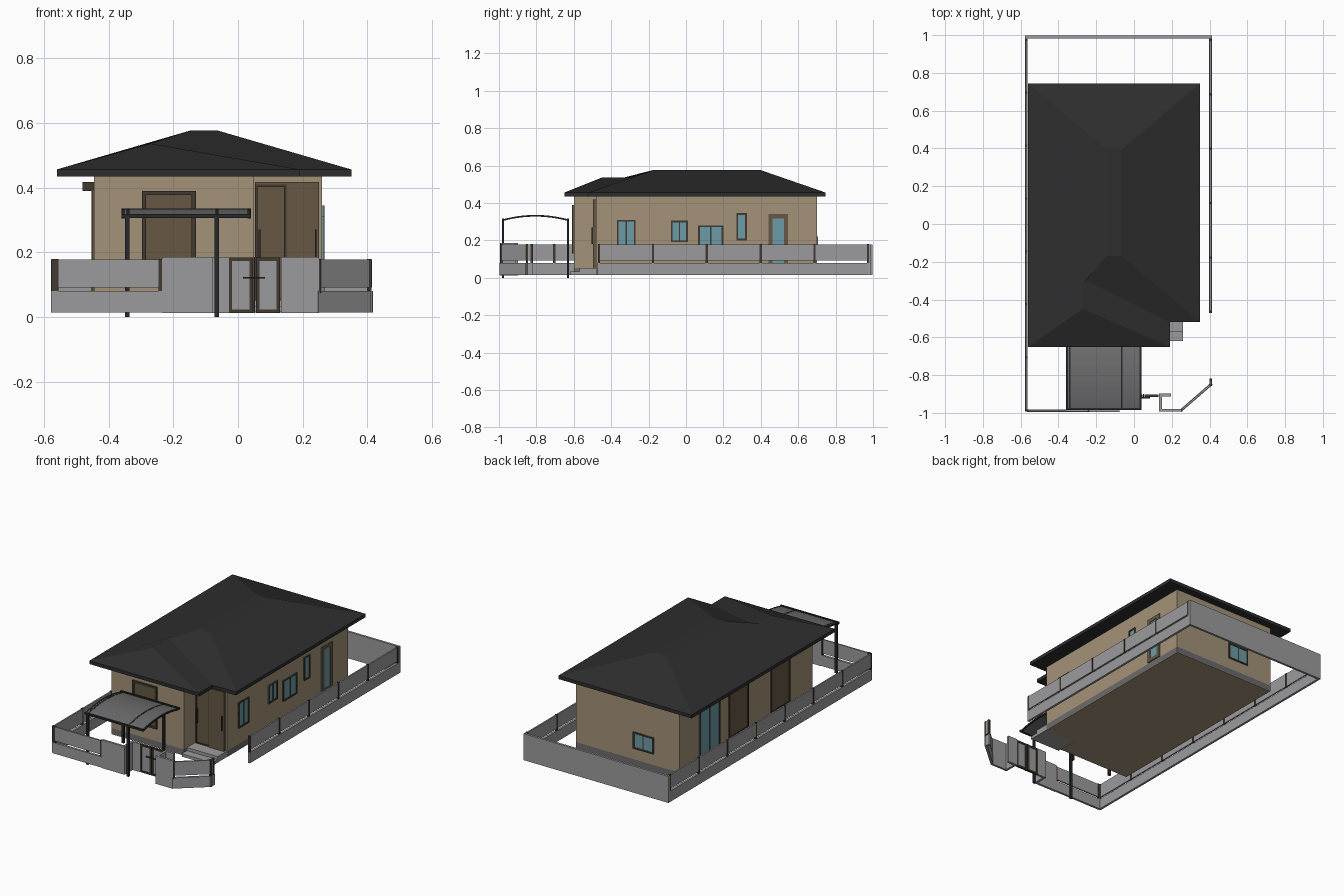
import bpy, bmesh, math
from mathutils import Vector

if "Cube" in bpy.data.objects:
    bpy.data.objects.remove(bpy.data.objects["Cube"])

def mat(name, r, g, b):
    m = bpy.data.materials.new(name)
    m.diffuse_color = (r, g, b, 1)
    m.use_nodes = True
    m.node_tree.nodes["Principled BSDF"].inputs["Base Color"].default_value = m.diffuse_color
    return m

TAN = mat("tan_render", .37, .29, .185)
GREY = mat("concrete_grey", .33, .33, .34)
MID = mat("mid_grey", .15, .15, .155)
ROOF = mat("roof_charcoal", .027, .027, .027)
SHUT = mat("shutter_brown", .135, .097, .06)
FRAME = mat("dark_brown_frame", .052, .041, .03)
GLASS = mat("teal_glass", .15, .33, .38)
METAL = mat("black_metal", .02, .021, .023)

def finish(name, bm, m):
    bmesh.ops.recalc_face_normals(bm, faces=bm.faces[:])
    me = bpy.data.meshes.new(name)
    bm.to_mesh(me)
    bm.free()
    me.materials.append(m)
    ob = bpy.data.objects.new(name, me)
    bpy.context.collection.objects.link(ob)
    return ob

def prism(name, pts, z0, z1, m):
    """Vertical extrusion of a plan outline."""
    bm = bmesh.new()
    lo = [bm.verts.new((x, y, z0)) for x, y in pts]
    hi = [bm.verts.new((x, y, z1)) for x, y in pts]
    bm.faces.new(lo)
    bm.faces.new(hi)
    n = len(pts)
    for i in range(n):
        j = (i + 1) % n
        bm.faces.new((lo[i], lo[j], hi[j], hi[i]))
    return finish(name, bm, m)

def box(name, x0, x1, y0, y1, z0, z1, m):
    return prism(name, [(x0, y0), (x1, y0), (x1, y1), (x0, y1)], z0, z1, m)

def wall(name, a, b, z0, z1, m=GREY, t=.014):
    """Straight wall of thickness t between two plan points."""
    a, b = Vector(a), Vector(b)
    d = (b - a).normalized() * t / 2
    n = Vector((-d.y, d.x))
    a, b = a - d, b + d
    return prism(name, [a - n, b - n, b + n, a + n], z0, z1, m)

# ---- house body
plan = [(-.445, -.6), (.05, -.6), (.05, -.48), (.26, -.48), (.26, .7), (-.445, .7)]
prism("house_walls", plan, .052, .445, TAN)
prism("plinth", plan, .018, .052, MID)
prism("floor_slab", plan, .014, .018, TAN)

# ---- hipped roof with a lower front wing
E = .456
eave = [(-.56, -.65), (.19, -.65), (.19, -.52), (.35, -.52), (.35, .745), (-.56, .745)]
ridge = [(-.27, -.45, .536), (-.27, -.29, .536), (-.145, -.17, .577),
         (-.065, -.17, .577), (-.065, .395, .577), (-.145, .395, .577)]
bm = bmesh.new()
lo = [bm.verts.new((x, y, .435)) for x, y in eave]
A, B, C, D, F, G = hi = [bm.verts.new((x, y, E)) for x, y in eave]
s1, s2, r1, r2, r3, r4 = [bm.verts.new(p) for p in ridge]
for f in ((A, B, s1), (B, C, s2, s1), (C, D, r2, s2), (s2, r2, r1), (D, F, r3, r2),
          (F, G, r4, r3), (G, A, r4), (A, s1, s2), (A, s2, r1), (A, r1, r4), (r1, r2, r3, r4), lo):
    bm.faces.new(f)
for i in range(6):
    j = (i + 1) % 6
    bm.faces.new((lo[i], lo[j], hi[j], hi[i]))
finish("roof", bm, ROOF)

# ---- openings: placed on a wall side, u along the wall, d outward
def on_side(name, side, u0, u1, d0, d1, z0, z1, m):
    if side == "right":
        return box(name, .26 + d0, .26 + d1, u0, u1, z0, z1, m)
    if side == "left":
        return box(name, -.445 - d1, -.445 - d0, u0, u1, z0, z1, m)
    if side == "back":
        return box(name, u0, u1, .7 + d0, .7 + d1, z0, z1, m)
    y = -.48 if side == "entry" else -.6
    return box(name, u0, u1, y - d1, y - d0, z0, z1, m)

def opening(name, side, u0, u1, z0, z1, fill=GLASS, frame=FRAME, w=.009, panes=2, d=.007):
    on_side(name + "_pane", side, u0, u1, -.002, d * .5, z0, z1, fill)
    on_side(name + "_head", side, u0, u1, 0, d, z1 - w, z1, frame)
    on_side(name + "_sill", side, u0, u1, 0, d, z0, z0 + w, frame)
    for u in (u0, u1 - w):
        on_side(name + "_jamb", side, u, u + w, 0, d, z0 + w, z1 - w, frame)
    for i in range(1, panes):
        c = u0 + (u1 - u0) * i / panes
        on_side(name + "_mullion", side, c - w * .4, c + w * .4, 0, d, z0 + w, z1 - w, frame)

opening("window_a", "right", -.37, -.27, .15, .31)
opening("window_b", "right", -.08, .01, .19, .305)
opening("window_c", "right", .065, .2, .15, .28)
opening("window_d", "right", .27, .325, .2, .345, panes=1)
opening("side_door", "right", .44, .545, .055, .34, frame=SHUT, w=.022, panes=1)
opening("back_window", "back", -.27, -.13, .12, .222)
opening("terrace_door", "left", .31, .51, .04, .4)
for i, (a, b) in enumerate(((.03, .22), (-.375, -.19))):
    opening("left_shutter_%d" % i, "left", a, b, .08, .39, SHUT, panes=1)
    on_side("left_shutter_box_%d" % i, "left", a, b, 0, .036, .39, .418, FRAME)
opening("front_shutter", "front", -.297, -.13, .13, .39, SHUT, w=.013, panes=1, d=.01)

# ---- entrance: double door, handles, porch steps
opening("entrance_left_leaf", "entry", .053, .15, .05, .41, SHUT, w=.008, panes=1, d=.012)
on_side("entrance_panel", "entry", .15, .25, 0, .016, .05, .418, SHUT)
on_side("entrance_header", "entry", .053, .25, 0, .014, .41, .418, SHUT)
for x in (.064, .238):
    on_side("entrance_handle", "entry", x, x + .005, .01, .024, .18, .27, METAL)
box("porch_slab", .05, .26, -.57, -.48, .015, .052, GREY)
box("porch_step", .05, .26, -.62, -.57, .015, .033, GREY)

# ---- boundary fence: low wall, raised panel and posts
def fence(name, a, b, step=.28):
    wall(name + "_base", a, b, .014, .08)
    wall(name + "_panel", a, b, .092, .178, t=.009)
    a, b = Vector(a), Vector(b)
    n = max(1, round((b - a).length / step))
    for i in range(n + 1):
        p = a.lerp(b, i / n)
        box(name + "_post", p.x - .006, p.x + .006, p.y - .006, p.y + .006, .075, .18, FRAME)

fence("left_fence", (-.571, -.985), (-.571, .975))
fence("right_fence", (.405, -.465), (.405, .975))
wall("back_wall", (-.571, .99), (.405, .99), .014, .178)
fence("front_fence", (-.56, -.988), (-.24, -.988))
fence("corner_fence", (.25, -.986), (.407, -.85))
fence("corner_return", (.407, -.85), (.407, -.825))

# ---- solid gate walls
for i, (a, b) in enumerate((((-.228, -.988), (-.085, -.988)), ((-.085, -.988), (-.085, -.91)),
                            ((-.085, -.91), (-.035, -.91)), ((.14, -.905), (.19, -.905)),
                            ((.14, -.905), (.14, -.986)), ((.14, -.986), (.243, -.986)))):
    wall("gate_wall_%d" % i, a, b, .012, .185)

# ---- double gate
for x0, x1, hx in ((-.03, .046, .036), (.055, .13, .058)):
    box("gate_panel", x0, x1, -.912, -.906, .014, .18, GREY)
    for a, b in ((x0, x0 + .011), (x1 - .011, x1)):
        box("gate_stile", a, b, -.916, -.902, .012, .184, FRAME)
    for z in (.012, .173):
        box("gate_rail", x0, x1, -.916, -.902, z, z + .011, FRAME)
    box("gate_handle", hx - .02, hx + .026, -.925, -.916, .119, .123, METAL)
box("gate_centre_bolt", .048, .053, -.92, -.9, .012, .185, METAL)

# ---- arched carport canopy on four posts
def arch(name, x0, x1, drop, t, m, n=12):
    bm = bmesh.new()
    rows = []
    for i in range(n + 1):
        s = 2 * i / n - 1
        y, z = -.805 + .173 * s, .335 - drop - .023 * s * s
        rows.append([bm.verts.new(p) for p in ((x0, y, z), (x1, y, z), (x1, y, z - t), (x0, y, z - t))])
    for p, q in zip(rows, rows[1:]):
        for k in range(4):
            l = (k + 1) % 4
            bm.faces.new((p[k], p[l], q[l], q[k]))
    bm.faces.new(rows[0])
    bm.faces.new(rows[-1])
    return finish(name, bm, m)

arch("canopy_sheet", -.355, .035, 0, .004, MID)
for x in (-.36, -.345, -.07, .03):
    arch("canopy_rib", x, x + .01, -.001, .009, METAL)
for y in (-.979, -.631):
    box("canopy_beam", -.36, .04, y - .006, y + .006, .306, .318, METAL)
    for x in (-.342, -.065):
        box("canopy_post", x - .007, x + .007, y - .006, y + .006, 0, .308, METAL)
